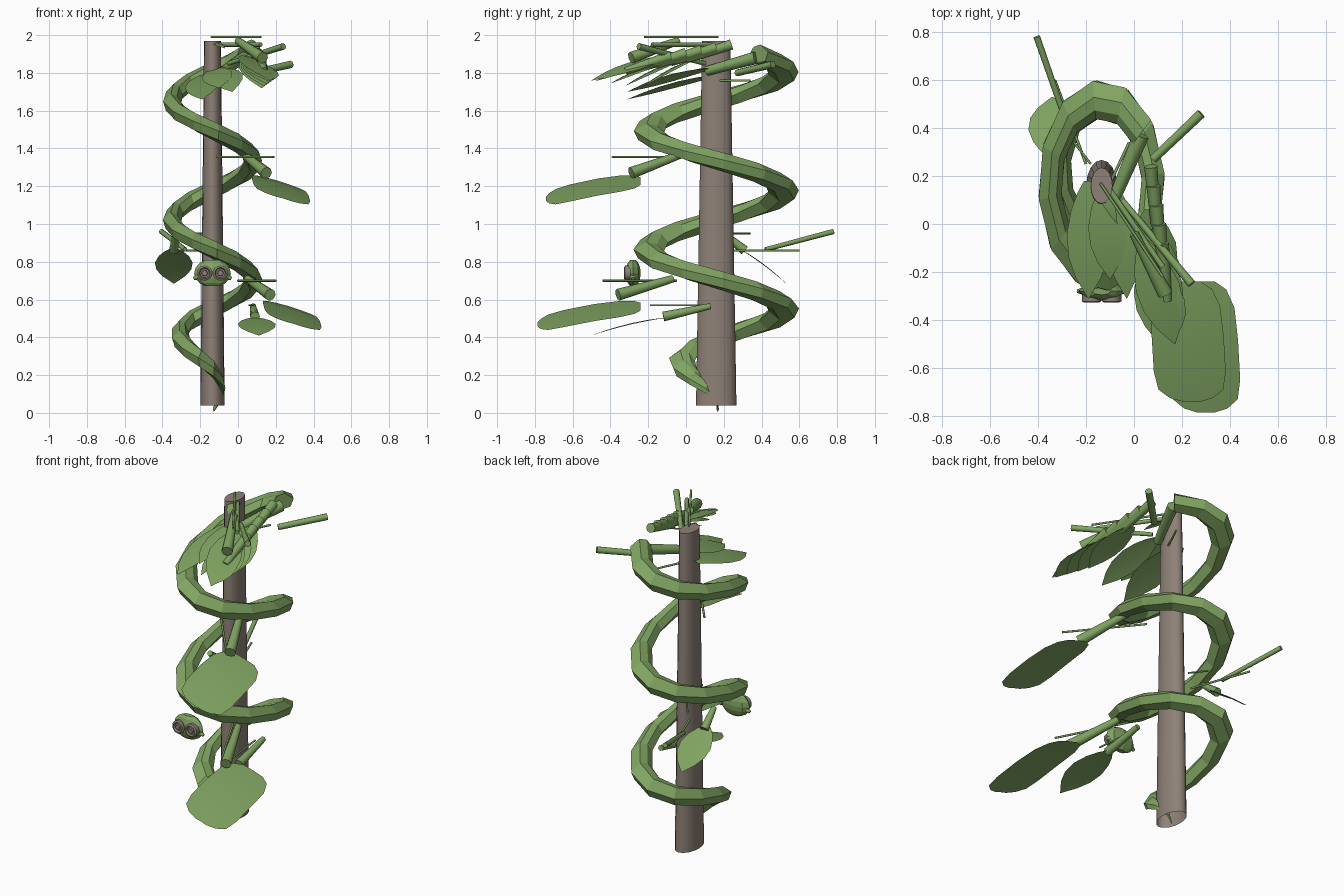
import bpy, bmesh, math
from mathutils import Vector

if "Cube" in bpy.data.objects:
    bpy.data.objects.remove(bpy.data.objects["Cube"])

def material(name, rgb):
    m = bpy.data.materials.new(name)
    m.diffuse_color = (*rgb, 1)
    m.use_nodes = True
    m.node_tree.nodes["Principled BSDF"].inputs["Base Color"].default_value = m.diffuse_color
    return m

GREEN = material("leaf green", (0.215, 0.37, 0.12))
BROWN = material("bark brown", (0.27, 0.22, 0.185))
CX, CY = -0.135, 0.16          # pole axis
SQUASH = 0.6                   # the plant is narrower in x


def finish(name, bm, mat, smooth=None):
    bmesh.ops.recalc_face_normals(bm, faces=bm.faces)
    me = bpy.data.meshes.new(name)
    bm.to_mesh(me)
    bm.free()
    me.materials.append(mat)
    ob = bpy.data.objects.new(name, me)
    bpy.context.collection.objects.link(ob)
    if smooth:
        bpy.context.view_layer.objects.active = ob
        ob.select_set(True)
        bpy.ops.object.shade_smooth_by_angle(angle=math.radians(smooth))
        ob.select_set(False)
    return ob


def loft(name, rings, mat, caps=(True, True), smooth=None):
    """Skin a list of point rings."""
    bm = bmesh.new()
    vs = [[bm.verts.new(p) for p in r] for r in rings]
    n = len(vs[0])
    for a, b in zip(vs, vs[1:]):
        for i in range(n):
            bm.faces.new((a[i], a[(i + 1) % n], b[(i + 1) % n], b[i]))
    if caps[0]:
        bm.faces.new(vs[0])
    if caps[1]:
        bm.faces.new(vs[-1])
    return finish(name, bm, mat, smooth)


def rod(name, a, b, r1, r2, sides=8):
    """Straight tapered stem from a to b."""
    a, b = Vector(a), Vector(b)
    d = (b - a).normalized()
    u = d.cross(Vector((0, 0, 1))).normalized()
    v = u.cross(d)
    ang = [2 * math.pi * i / sides for i in range(sides)]
    loft(name, [[p + (u * math.cos(t) + v * math.sin(t)) * r for t in ang]
                for p, r in ((a, r1), (b, r2))], GREEN, smooth=50)


BLUNT = [(0, .45), (.06, .75), (.2, .95), (.45, 1), (.75, 1), (.9, .9), (.97, .6), (1, .25)]
POINTED = [(0, .2), (.1, .5), (.25, .8), (.45, 1), (.65, .92), (.82, .6), (.93, .25), (1, .02)]


def leaf(name, base, tip, side, profile=POINTED, arch=0.015):
    """Thin blade: side is the half-width vector, arch lifts the middle."""
    base, tip, side = Vector(base), Vector(tip), Vector(side)
    bm = bmesh.new()
    rows = []
    for t, w in profile:
        p = base.lerp(tip, t) + Vector((0, 0, arch * 4 * t * (1 - t)))
        rows.append([bm.verts.new(p + side * w * s - Vector((0, 0, .006 * abs(s) * w)))
                     for s in (-1, 0, 1)])
    for a, b in zip(rows, rows[1:]):
        for i in (0, 1):
            bm.faces.new((a[i], a[i + 1], b[i + 1], b[i]))
    return finish(name, bm, GREEN, 40)


# Pole, open underneath
ring = [2 * math.pi * i / 16 for i in range(16)]
loft("pole", [[(CX + r * SQUASH * math.cos(t), CY + r * math.sin(t), z) for t in ring]
              for r, z in ((.107, .04), (.075, 1.97))], BROWN, (False, True), 40)

# Climbing vine: squashed helix with a tapered start
SECTION = [(-1, -.1), (-.55, .75), (.15, 1), (1, .2), (.7, -.75), (-.3, -1)]
rings = []
for i in range(37):
    z = .02 + (1.9 - .02) * i / 36
    a = -math.pi / 2 - 2 * math.pi * (z - .235) / .63
    grow = min(1, z / .5)
    R, w, h = .36 * grow, .08 * min(1, .08 + z / .32), .05 * min(1, .2 + z / .3)
    rings.append([(CX + SQUASH * (R + s * w) * math.cos(a), CY + (R + s * w) * math.sin(a),
                   max(z + k * h, .0)) for s, k in SECTION])
loft("vine", rings, GREEN)

# Big blunt leaves on the right
leaf("upper_big_leaf", (.21, -.24, 1.23), (.24, -.74, 1.135), (.15, 0, -.045), BLUNT)
leaf("lower_big_leaf", (.27, -.24, .565), (.3, -.785, .47), (.15, 0, -.045), BLUNT)
rod("upper_big_stem", (.03, -.02, 1.37), (.15, -.29, 1.27), .02, .032)
rod("lower_big_stem", (.05, -.07, .71), (.17, -.36, .625), .02, .032)
rod("upper_tendril", (-.11, -.02, 1.355), (.19, -.39, 1.355), .006, .006)
rod("lower_tendril", (-.0, -.05, .7), (.2, -.44, .7), .006, .006)

# Small front leaf
leaf("small_front_leaf", (.09, -.1, .505), (.11, -.5, .41), (.1, 0, 0))
rod("small_front_stem", (.08, .13, .565), (.09, -.12, .51), .016, .026)
rod("small_front_tendril", (.06, .08, .57), (.09, -.19, .57), .005, .005)

# Back left leaf with stems
leaf("back_leaf", (-.34, .28, .87), (-.34, .53, .685), (.1, 0, 0))
rod("back_leaf_stem", (-.33, .2, .95), (-.34, .31, .86), .016, .026)
rod("back_shoot", (-.28, .42, .865), (-.405, .78, .96), .012, .014)
rod("back_tendril", (-.2, .25, .86), (-.33, .6, .86), .006, .006)
rod("back_short_tendril", (-.18, .25, .95), (-.25, .34, .95), .005, .005)

# Crown: row of stems, each with an overlapping blade
for i in range(5):
    y = .24 - .08 * i
    x = .07 + .012 * i
    z = 1.95 - .015 * i
    rod(f"crown_stem_{i}", (x, y, z), (x + .02, y - .24, z - .08), .028, .02)
    if i < 4:
        leaf(f"crown_leaf_{i}", (x - .01, y - .18, 1.88 - .012 * i),
             (x + .055, y - .48, 1.72 + .012 * i), (.085, 0, -.01))
leaf("crown_front_leaf", (.04, -.07, 1.89), (.17, -.5, 1.76), (.09, .02, -.02))

# Crown leaves in front of the pole
leaf("crown_left_leaf", (-.19, .18, 1.79), (-.19, -.31, 1.66), (.09, 0, .015))
leaf("crown_middle_leaf", (-.12, .16, 1.83), (-.1, -.23, 1.72), (.08, 0, .015))
leaf("crown_inner_leaf", (-.06, .12, 1.82), (-.03, -.31, 1.7), (.07, 0, .02))

# Crown shoots and tendrils
rod("crown_thick_shoot", (-.08, .11, 1.81), (.03, .37, 1.88), .025, .034)
rod("crown_side_shoot", (.08, .27, 1.8), (.28, .46, 1.845), .018, .02)
rod("crown_long_shoot", (-.05, .1, 1.85), (.24, -.25, 1.94), .012, .018)
rod("crown_front_shoot", (.0, -.04, 1.97), (.13, -.29, 1.88), .02, .032)
rod("crown_top_tendril", (-.14, .17, 1.99), (.12, -.22, 1.99), .006, .006)
rod("crown_thin_shoot", (-.12, .17, 1.95), (.12, -.18, 1.95), .012, .012)
rod("crown_low_tendril", (-.1, .17, 1.76), (-.02, .34, 1.76), .006, .006)
leaf("crown_tip_leaf", (-.16, .2, 1.96), (-.07, .0, 1.93), (.025, 0, 0))

# Green pod with two ringed discs on its face
PX, PY, PZ = -.135, -.28, .74
rings = []
for i in range(1, 8):
    p = math.pi * i / 8
    rings.append([(PX + .097 * math.sin(p) * math.cos(t), PY + .04 * math.sin(p) * math.sin(t),
                   PZ - .075 * math.cos(p)) for t in ring[::2]])
loft("pod", rings, GREEN)
for name, s in (("left", -1), ("right", 1)):
    x = PX + s * .042
    prof = [(.04, -.29), (.04, -.322), (.03, -.328), (.024, -.318), (.016, -.318), (.014, -.328)]
    loft(f"{name}_disc", [[(x + r * math.cos(t), y, PZ + r * math.sin(t)) for t in ring]
                          for r, y in prof], BROWN, smooth=30)
    rod(f"{name}_pod_nub", (PX + s * .08, PY, PZ - .02), (PX + s * .1, PY, PZ - .03), .015, .008)
